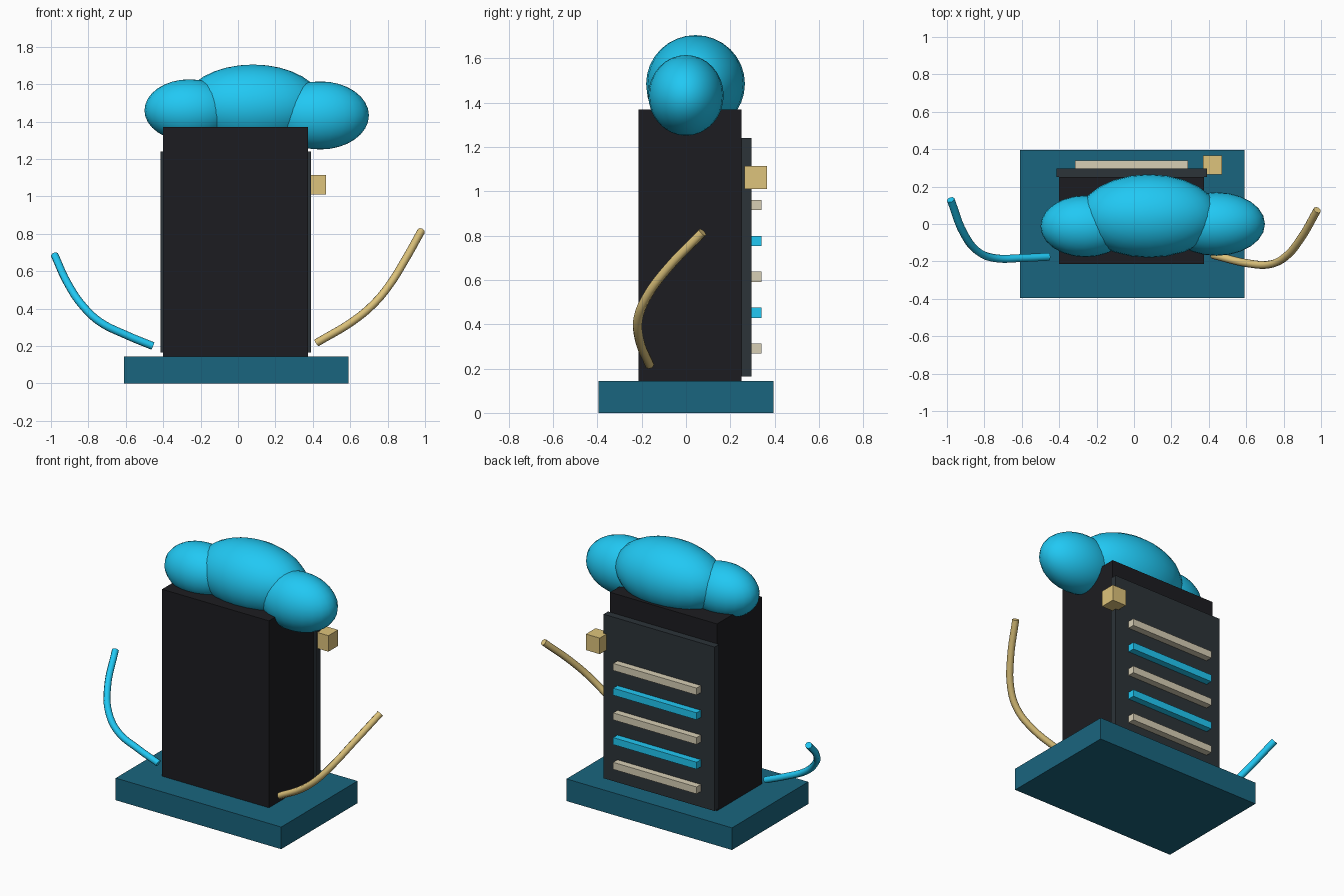
import bpy, math

if "Cube" in bpy.data.objects:
    bpy.data.objects.remove(bpy.data.objects["Cube"])


def material(name, rgb):
    m = bpy.data.materials.new(name)
    m.diffuse_color = (*rgb, 1)
    m.use_nodes = True
    m.node_tree.nodes["Principled BSDF"].inputs["Base Color"].default_value = m.diffuse_color
    return m


TEAL = material("teal", (0.01, 0.13, 0.21))
BLUE = material("sky_blue", (0.015, 0.58, 0.90))
BLACK = material("black", (0.012, 0.012, 0.015))
SLATE = material("slate", (0.025, 0.033, 0.040))
CREAM = material("cream", (0.68, 0.62, 0.46))
GOLD = material("gold", (0.73, 0.55, 0.20))


def box(name, lo, hi, mat):
    bpy.ops.mesh.primitive_cube_add(size=1, location=[(a + b) / 2 for a, b in zip(lo, hi)])
    ob = bpy.context.object
    ob.name = name
    ob.scale = [b - a for a, b in zip(lo, hi)]
    bpy.ops.object.transform_apply(location=False, rotation=False, scale=True)
    ob.data.materials.append(mat)


def puff(name, centre, radii):
    bpy.ops.mesh.primitive_uv_sphere_add(segments=24, ring_count=16, radius=1, location=centre)
    ob = bpy.context.object
    ob.name = name
    ob.scale = radii
    bpy.ops.object.transform_apply(location=False, rotation=False, scale=True)
    bpy.ops.object.shade_smooth()
    ob.data.materials.append(BLUE)


def cable(name, points, mat):
    cu = bpy.data.curves.new(name, 'CURVE')
    cu.dimensions = '3D'
    cu.bevel_depth = 0.021
    cu.bevel_resolution = 2
    cu.resolution_u = 5
    cu.use_fill_caps = True
    sp = cu.splines.new('BEZIER')
    sp.bezier_points.add(len(points) - 1)
    for bp, co in zip(sp.bezier_points, points):
        bp.co = co
        bp.handle_left_type = bp.handle_right_type = 'AUTO'
    ob = bpy.data.objects.new(name, cu)
    bpy.context.collection.objects.link(ob)
    cu.materials.append(mat)
    # turn the curve into a smooth mesh with sharp end caps
    bpy.ops.object.select_all(action='DESELECT')
    ob.select_set(True)
    bpy.context.view_layer.objects.active = ob
    bpy.ops.object.convert(target='MESH')
    bpy.ops.object.shade_smooth_by_angle(angle=math.radians(50))


# plinth, tower and rear panel
box("base", (-0.61, -0.395, 0), (0.59, 0.395, 0.145), TEAL)
box("tower", (-0.40, -0.215, 0), (0.375, 0.25, 1.37), BLACK)
box("rear_panel", (-0.415, 0.25, 0.165), (0.39, 0.296, 1.24), SLATE)

# alternating rear slats
for i in range(5):
    z = 0.29 + i * 0.162
    box(f"slat_{i + 1}", (-0.315, 0.294, z - 0.023), (0.29, 0.34, z + 0.023),
        BLUE if i % 2 else CREAM)

# side block
box("corner_block", (0.37, 0.265, 1.01), (0.47, 0.365, 1.115), GOLD)

# cloud on top
puff("cloud_left", (-0.26, -0.012, 1.46), (0.24, 0.165, 0.166))
puff("cloud_middle", (0.08, 0.043, 1.485), (0.375, 0.223, 0.22))
puff("cloud_right", (0.44, 0, 1.433), (0.26, 0.17, 0.182))

# curved cables
cable("cable_left", [(-0.455, -0.175, 0.20), (-0.60, -0.182, 0.26), (-0.74, -0.183, 0.33),
                     (-0.83, -0.15, 0.415), (-0.905, -0.06, 0.525), (-0.98, 0.13, 0.685)], BLUE)
cable("cable_right", [(0.42, -0.165, 0.217), (0.62, -0.212, 0.337), (0.73, -0.215, 0.43),
                      (0.81, -0.175, 0.527), (0.89, -0.08, 0.655), (0.98, 0.075, 0.815)], GOLD)
